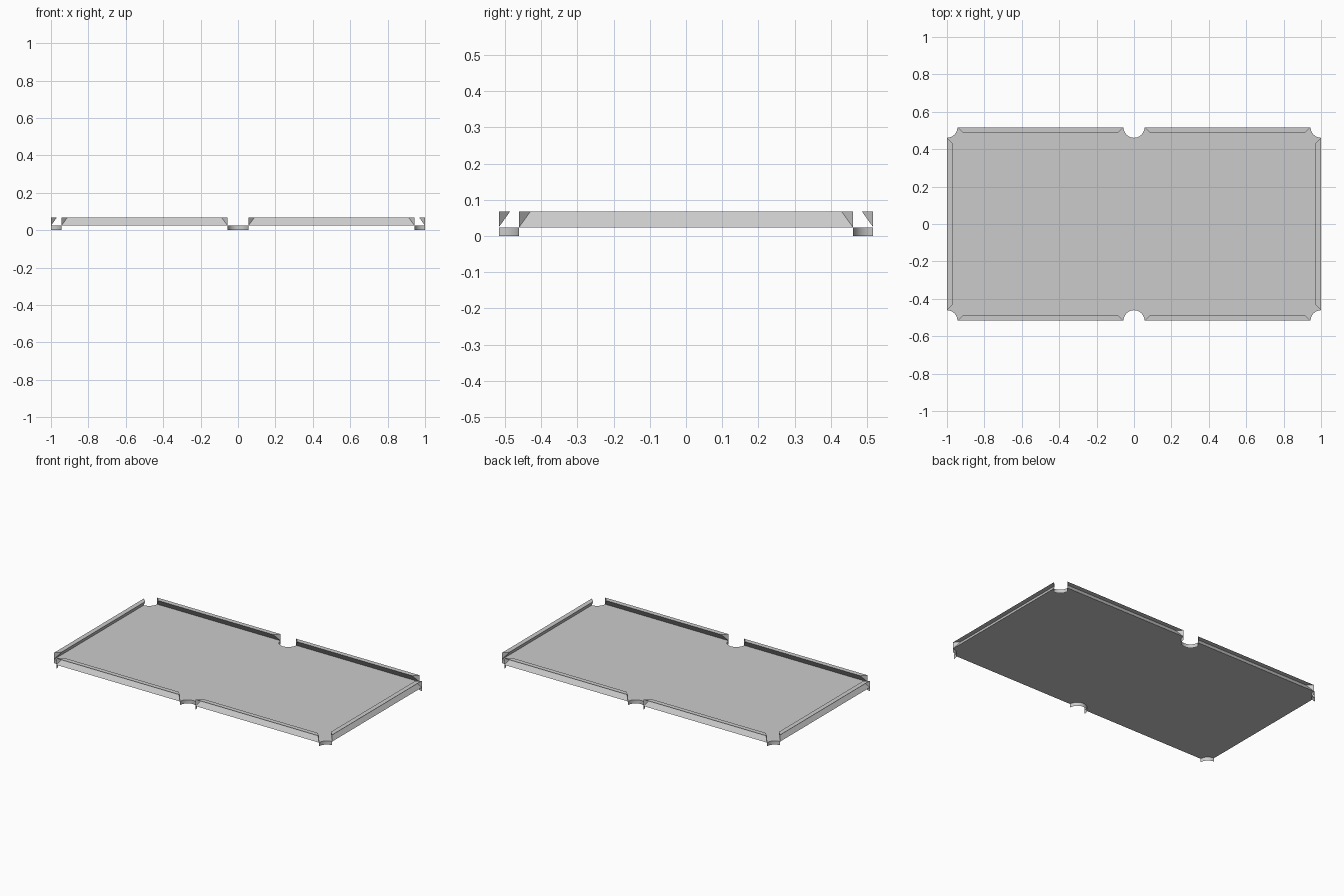
import bpy
from math import cos, sin, radians
from mathutils import Vector

if "Cube" in bpy.data.objects:
    bpy.data.objects.remove(bpy.data.objects["Cube"])

L, W, R = 1.0, 0.517, 0.056       # half length, half width, pocket radius
BED, TOP, NOSE = 0.024, 0.067, 0.031  # bed height, cushion top, cushion depth


def make(name, verts, faces):
    mesh = bpy.data.meshes.new(name)
    mesh.from_pydata(verts, [], faces)
    mesh.update()
    obj = bpy.data.objects.new(name, mesh)
    bpy.context.collection.objects.link(obj)
    return obj


# Pocket cut-outs, counter-clockwise: centre, start angle, end angle
pockets = [(L, W, 270, 180), (0, W, 360, 180), (-L, W, 360, 270),
           (-L, -W, 90, 0), (0, -W, 180, 0), (L, -W, 180, 90)]
arcs = []
for x, y, a0, a1 in pockets:
    n = (a0 - a1) // 9
    angles = [radians(a0 + (a1 - a0) * i / n) for i in range(n + 1)]
    arcs.append([Vector((x + R * cos(a), y + R * sin(a), BED)) for a in angles])

# Bed: one flat sheet with pocket notches, and a curved lip hanging at each notch
verts, faces, outline = [], [], []
for arc in arcs:
    start = len(verts)
    n = len(arc)
    verts += arc + [Vector((p.x, p.y, 0)) for p in arc]
    outline += range(start, start + n)
    faces += [(start + n + i, start + n + i + 1, start + i + 1, start + i)
              for i in range(n - 1)]
bed = make("table_bed", verts, [outline] + faces)
bpy.context.view_layer.objects.active = bed
bed.select_set(True)
bpy.ops.object.shade_smooth_by_angle(angle=radians(35))

# Cushions: overhanging wedge between neighbouring pockets, open at the back
for i, arc in enumerate(arcs):
    a, b = arc[-1], arcs[(i + 1) % len(arcs)][0]
    d = (b - a).normalized()
    inward = Vector((-d.y, d.x, 0))
    up = Vector((0, 0, TOP - BED))
    pts = [a, a + up, a + up + NOSE * (inward + d),
           b, b + up, b + up + NOSE * (inward - d)]
    make(f"cushion_{i + 1}", pts,
         [(1, 4, 5, 2), (0, 2, 5, 3), (0, 1, 2), (5, 4, 3)])
